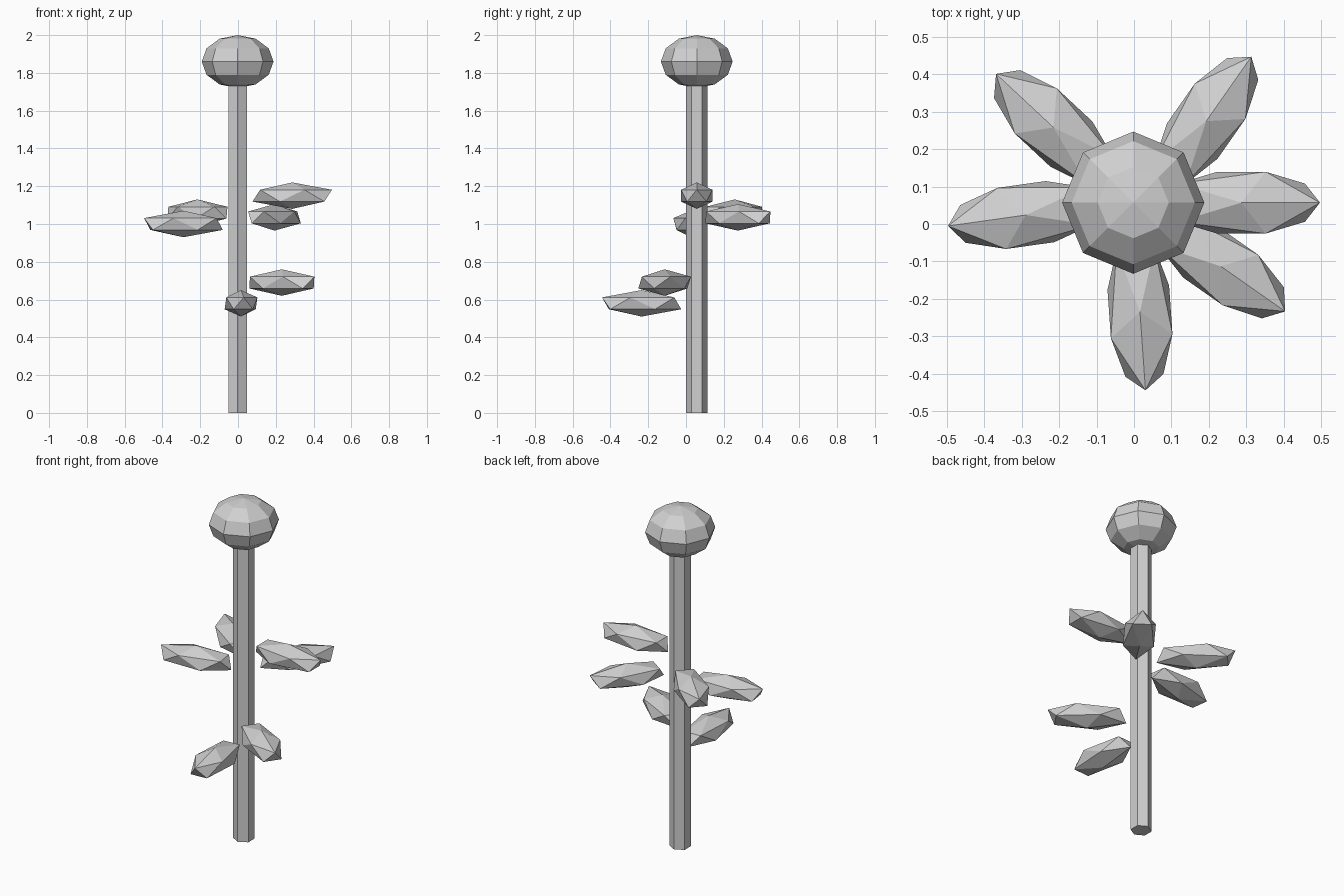
import bpy
from math import radians

cube = bpy.data.objects.get("Cube")
if cube:
    bpy.data.objects.remove(cube, do_unlink=True)

grey = bpy.data.materials.new("plain grey")
grey.use_nodes = True
colour = (0.63, 0.63, 0.63, 1)
grey.diffuse_color = colour
grey.node_tree.nodes["Principled BSDF"].inputs["Base Color"].default_value = colour

AXIS = (-0.002, 0.057)  # centre line of the stem


def finish(name, scale=(1, 1, 1), angle=0):
    """Name, scale and turn the newest primitive, and give it its colour."""
    obj = bpy.context.object
    obj.name = name
    obj.scale = scale
    obj.rotation_euler.z = radians(angle)
    obj.data.materials.append(grey)
    bpy.ops.object.shade_flat()


# Six-sided stem, one corner towards the front
STEM_TOP = 1.76
bpy.ops.mesh.primitive_cylinder_add(
    vertices=6, radius=0.057, depth=STEM_TOP, location=(*AXIS, STEM_TOP / 2))
finish("stem")

# Flattened faceted flower head
bpy.ops.mesh.primitive_uv_sphere_add(
    segments=8, ring_count=6, radius=1, location=(*AXIS, 1.86))
finish("flower_head", (0.19, 0.19, 0.14))

# Leaves: stretched icosahedra pointing away from the stem
leaves = {
    "left_leaf": ((0.287, 0.057, 1.15), 0),
    "back_left_leaf": ((0.193, 0.275, 1.035), 55),
    "back_right_leaf": ((-0.215, 0.258, 1.06), 137),
    "right_leaf": ((-0.289, 0.024, 1.0), 188),
    "front_leaf": ((0.016, -0.235, 0.58), -86),
    "front_left_leaf": ((0.232, -0.113, 0.69), -35),
}
for name, (centre, angle) in leaves.items():
    bpy.ops.mesh.primitive_ico_sphere_add(subdivisions=1, radius=1, location=centre)
    finish(name, (0.235, 0.097, 0.07), angle)
